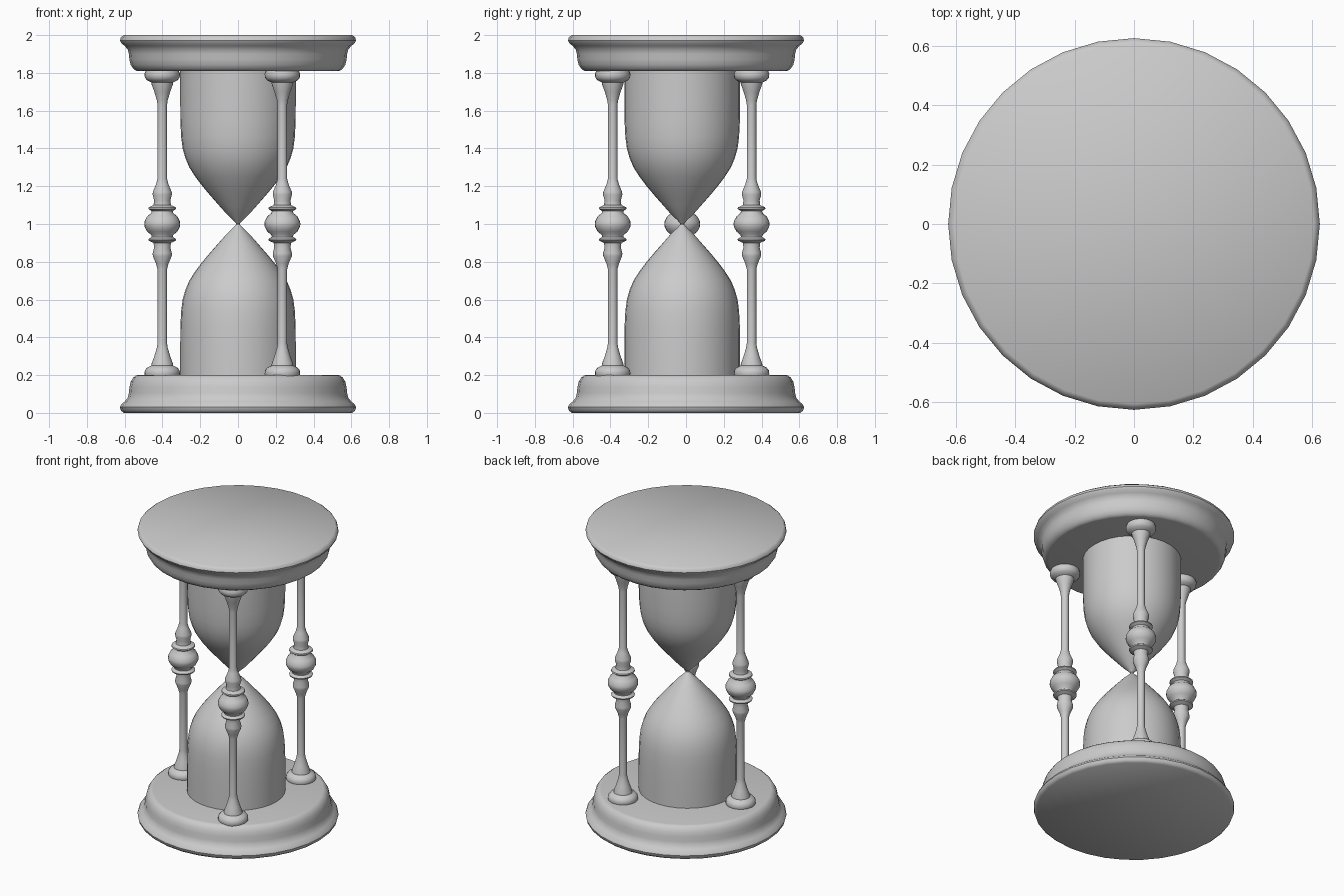
import bpy, bmesh
from math import cos, sin, tau, radians


def lathe(name, half, sides, centre, mirror=False):
    """Revolve (radius, z) points; mirror=True repeats them above z = 1."""
    prof = list(half)
    if mirror:
        prof += [(r, 2 - z) for r, z in reversed(half)]
    bm = bmesh.new()
    rings = [[bm.verts.new((r * cos(tau * i / sides), r * sin(tau * i / sides), z))
              for i in range(sides)] for r, z in prof]
    for a, b in zip(rings, rings[1:]):
        for i in range(sides):
            j = (i + 1) % sides
            bm.faces.new((a[i], a[j], b[j], b[i]))
    bm.faces.new(rings[0][::-1])
    bm.faces.new(rings[-1])
    bmesh.ops.recalc_face_normals(bm, faces=bm.faces)
    me = bpy.data.meshes.new(name)
    bm.to_mesh(me)
    bm.free()
    ob = bpy.data.objects.new(name, me)
    ob.location = (centre[0], centre[1], 0)
    bpy.context.collection.objects.link(ob)
    me.shade_smooth()
    me.set_sharp_from_angle(angle=radians(40))
    return ob


# Moulded base plate and its mirrored top plate
plate = [(0.605, 0), (0.62, 0.012), (0.625, 0.03), (0.618, 0.045), (0.60, 0.06),
         (0.584, 0.08), (0.578, 0.105), (0.575, 0.135), (0.568, 0.165),
         (0.555, 0.187), (0.54, 0.198), (0.53, 0.2)]
lathe("base_plate", plate, 32, (0, 0))
lathe("top_plate", [(r, 2 - (z * 0.95)) for r, z in plate], 32, (0, 0))

# Glass: two bulbs meeting at a narrow waist
bulb = [(0.306, 0.19), (0.306, 0.35), (0.305, 0.46), (0.301, 0.54), (0.293, 0.6),
        (0.279, 0.65), (0.258, 0.7), (0.226, 0.75), (0.188, 0.8), (0.146, 0.85),
        (0.102, 0.9), (0.058, 0.95), (0.026, 0.98), (0.011, 0.997)]
lathe("glass", bulb, 32, (0, -0.02), mirror=True)

# Turned posts: foot, flare, shaft, collars and central ball
turning = [(0.088, 0.19), (0.094, 0.205), (0.092, 0.225), (0.08, 0.24), (0.058, 0.25),
           (0.056, 0.262), (0.042, 0.3), (0.029, 0.345), (0.025, 0.37),
           (0.025, 0.76), (0.033, 0.79), (0.05, 0.83), (0.051, 0.845), (0.043, 0.875),
           (0.046, 0.9), (0.072, 0.912), (0.074, 0.92), (0.056, 0.932), (0.058, 0.942),
           (0.08, 0.96), (0.093, 0.985), (0.095, 0.998)]
for i, pos in enumerate([(-0.401, -0.02), (0.235, 0.347), (0.235, -0.388)]):
    lathe(f"post_{i + 1}", turning, 24, pos, mirror=True)
